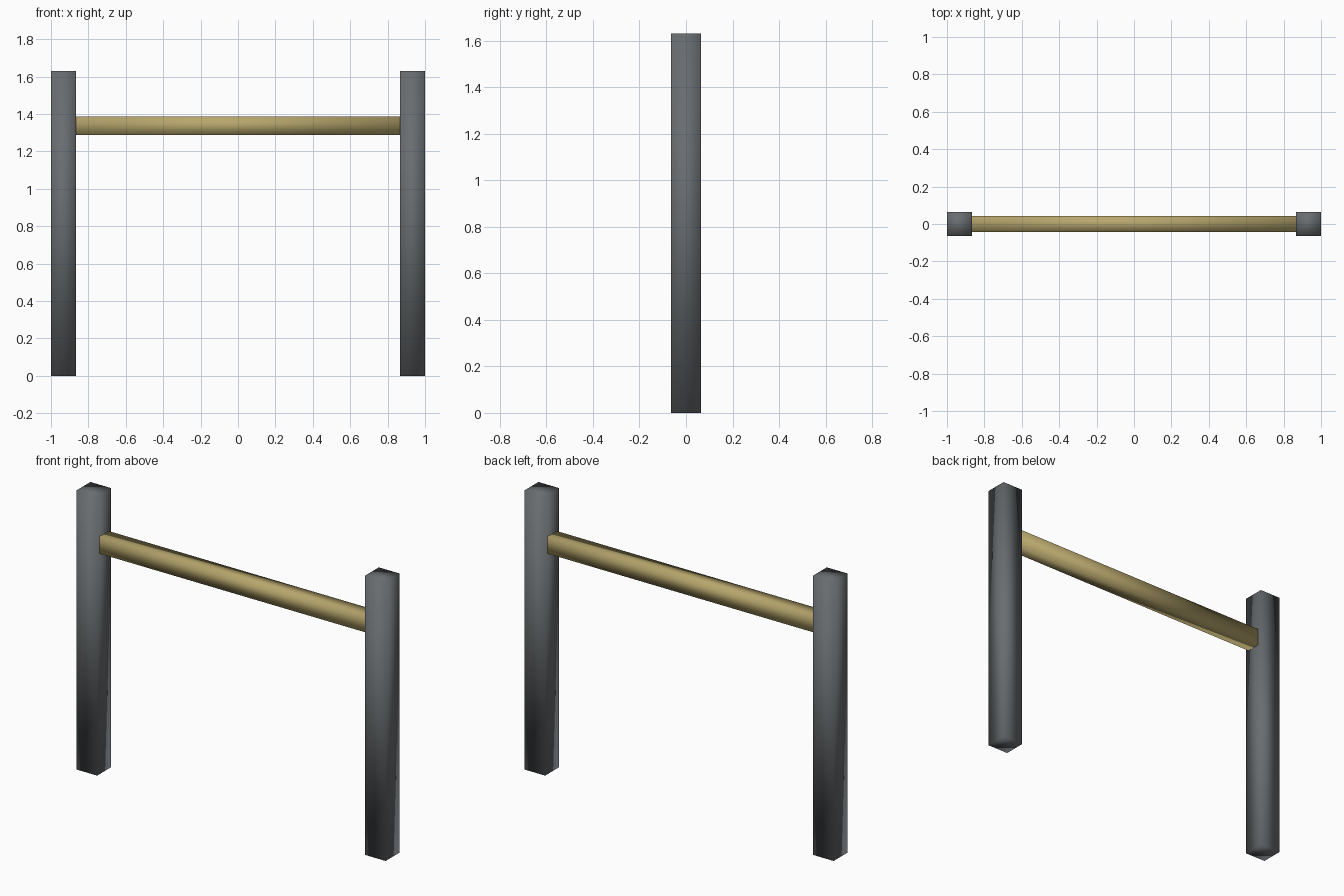
import bpy

cube = bpy.data.objects.get("Cube")
if cube:
    bpy.data.objects.remove(cube, do_unlink=True)


def material(name, color):
    mat = bpy.data.materials.new(name)
    mat.use_nodes = True
    mat.diffuse_color = color
    mat.node_tree.nodes["Principled BSDF"].inputs["Base Color"].default_value = color
    return mat


def box(name, center, size, mat):
    """Softly shaded box with shared corner normals."""
    bpy.ops.mesh.primitive_cube_add(size=1, location=center)
    obj = bpy.context.object
    obj.name = obj.data.name = name
    obj.scale = size
    bpy.ops.object.transform_apply(location=False, rotation=False, scale=True)
    bpy.ops.object.shade_smooth()
    obj.data.materials.append(mat)
    return obj


grey = material("dark grey", (0.14, 0.152, 0.16, 1))
tan = material("tan wood", (0.47, 0.38, 0.15, 1))

POST_W, POST_D, POST_H = 0.135, 0.13, 1.63
INNER = 1 - POST_W

# Upright posts
for side, label in ((1, "left"), (-1, "right")):
    box(label + "_post", (side * (1 - POST_W / 2), 0, POST_H / 2),
        (POST_W, POST_D, POST_H), grey)

# Crossbar between the posts
box("crossbar", (0, 0, 1.338), (2 * INNER, 0.084, 0.1), tan)
